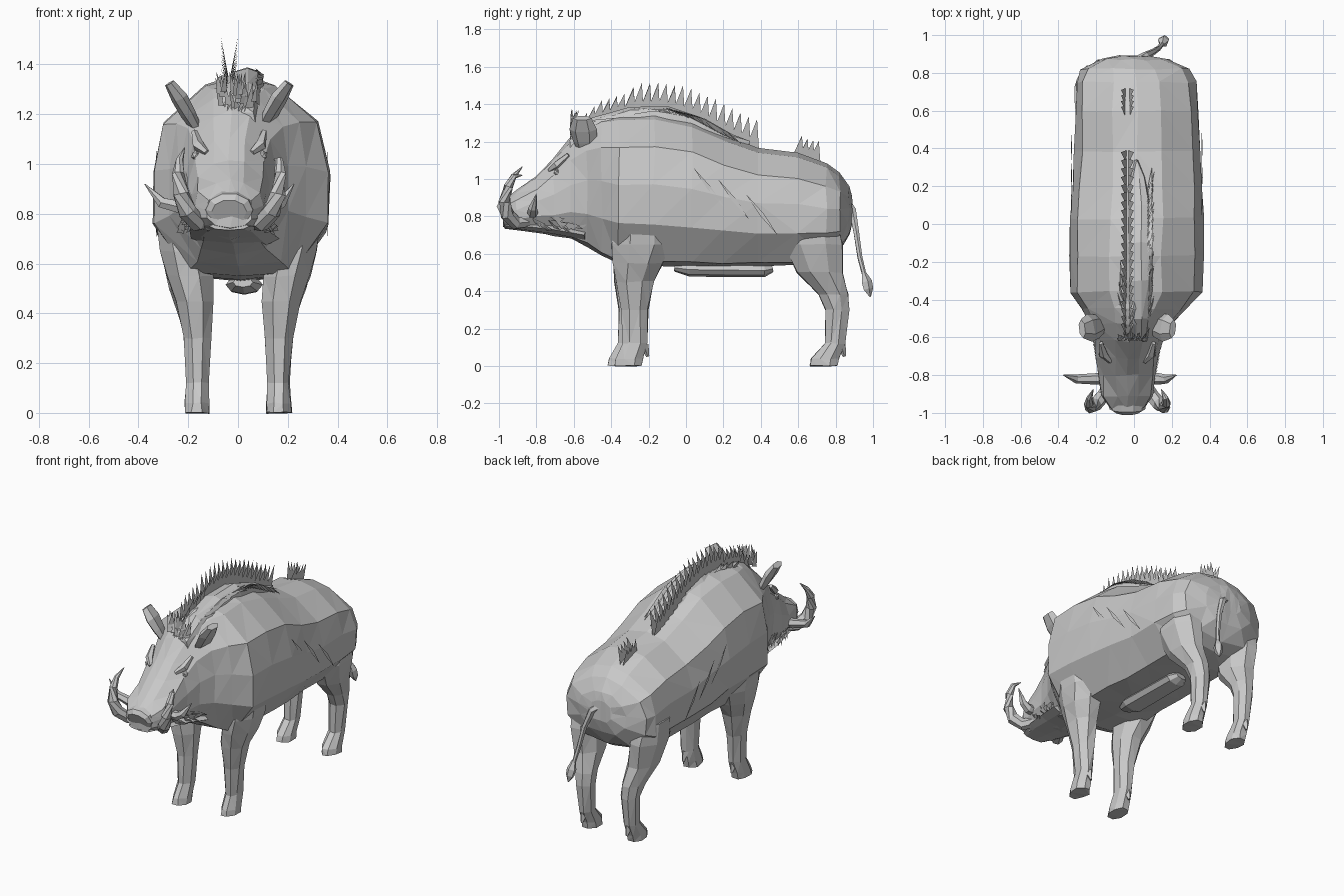
import bpy, bmesh, math, random
from mathutils import Vector as V

random.seed(4)
if "Cube" in bpy.data.objects:
    bpy.data.objects.remove(bpy.data.objects["Cube"])

GREY = (0.58, 0.58, 0.58, 1)
mat = bpy.data.materials.new("plain grey")
mat.use_nodes = True
mat.diffuse_color = GREY
mat.node_tree.nodes["Principled BSDF"].inputs["Base Color"].default_value = GREY

HEAD_X = -0.035


def finish(bm, name, solid=True):
    if solid:
        bmesh.ops.recalc_face_normals(bm, faces=bm.faces)
    mesh = bpy.data.meshes.new(name)
    bm.to_mesh(mesh)
    bm.free()
    mesh.materials.append(mat)
    ob = bpy.data.objects.new(name, mesh)
    bpy.context.collection.objects.link(ob)
    return ob


def loft(name, rings, jitter=0.0):
    """Skin a list of closed rings, cap both ends, facet into triangles."""
    bm = bmesh.new()
    rows = [[bm.verts.new(p) for p in ring] for ring in rings]
    n = len(rows[0])
    for a, b in zip(rows, rows[1:]):
        for i in range(n):
            j = (i + 1) % n
            bm.faces.new((a[i], a[j], b[j], b[i]))
    bm.faces.new(rows[0])
    bm.faces.new(rows[-1])
    for v in bm.verts:
        v.co += V([random.uniform(-jitter, jitter) for _ in range(3)])
    if jitter:
        bmesh.ops.triangulate(bm, faces=bm.faces)
    return finish(bm, name)


def tube(name, path, radii, sides=6, flat=1.0):
    path = [V(p) for p in path]
    rings = []
    for i, p in enumerate(path):
        t = path[min(i + 1, len(path) - 1)] - path[max(i - 1, 0)]
        q = t.to_track_quat('Z', 'Y')
        rings.append([p + q @ V((radii[i] * math.cos(a), radii[i] * flat * math.sin(a), 0))
                      for a in [math.tau * k / sides for k in range(sides)]])
    return loft(name, rings)


def cards(name, tris):
    bm = bmesh.new()
    for tri in tris:
        bm.faces.new([bm.verts.new(p) for p in tri])
    return finish(bm, name, solid=False)


def lerp_table(table, y):
    for (a, za), (b, zb) in zip(table, table[1:]):
        if y <= b:
            return za + (zb - za) * max(0, y - a) / (b - a)
    return table[-1][1]


# Torso, neck and head: y, bottom, top, half width, centre x
STATIONS = [
    (-.975, .745, .88, .095, HEAD_X), (-.91, .73, .935, .14, HEAD_X),
    (-.8, .72, 1.02, .152, HEAD_X), (-.71, .7, 1.11, .165, HEAD_X),
    (-.62, .68, 1.22, .18, -.025), (-.53, .64, 1.3, .22, -.015),
    (-.45, .59, 1.335, .28, 0), (-.36, .545, 1.35, .355, .01),
    (-.17, .53, 1.36, .358, .01), (.03, .53, 1.32, .355, .015),
    (.2, .53, 1.235, .345, .015), (.38, .53, 1.17, .335, .015),
    (.6, .54, 1.145, .33, .015), (.75, .57, 1.085, .32, .01),
    (.82, .61, 1.03, .29, .005), (.87, .7, .965, .17, 0), (.89, .78, .91, .08, 0)]
HALF = [(0, 1), (.38, .95), (.87, .77), (.99, .53), (.98, .27), (.6, .03), (0, 0)]
OUTLINE = HALF + [(-w, t) for w, t in HALF[-2:0:-1]]
loft("body", [[V((cx + w * u, y, lo + (hi - lo) * t)) for u, t in OUTLINE]
              for y, lo, hi, w, cx in STATIONS], jitter=.006)

# Legs: z, centre y, centre x, half depth, half width
FRONT = [(0, -.345, .165, .08, .054), (.04, -.335, .165, .08, .052), (.12, -.3, .163, .068, .046),
         (.3, -.29, .165, .076, .06), (.45, -.28, .173, .11, .082),
         (.55, -.255, .195, .145, .1), (.65, -.235, .22, .175, .1), (.78, -.23, .24, .16, .1)]
REAR = [(0, .735, .165, .08, .054), (.04, .745, .165, .08, .052), (.12, .795, .163, .058, .046),
        (.3, .81, .165, .066, .058), (.38, .79, .172, .085, .066),
        (.5, .715, .195, .13, .088), (.65, .68, .215, .17, .1), (.78, .67, .23, .15, .09)]
for side, s in (("left", 1), ("right", -1)):
    for label, table in (("front", FRONT), ("rear", REAR)):
        # the left front foot stands a little further back
        step = .035 if (label, s) == ("front", 1) else 0
        rings = [[V((s * (x + w * math.cos(a)),
                     y + d * math.sin(a) + step * max(0, 1 - z / .55), z))
                  for a in [math.tau * (k + .5) / 8 for k in range(8)]]
                 for z, y, x, d, w in table]
        loft(f"{side}_{label}_leg", rings, jitter=.004)
        # dew claw behind the ankle
        z, y, x, d, w = table[2]
        tube(f"{side}_{label}_dew_claw", [(s * x, y + step + d * .6, .11),
                                          (s * x, y + step + d * .9, .05)], [.025, .008], sides=4)

    # Lower tusk sweeping up, upper tusk sweeping out
    hx = lambda x: HEAD_X + s * x
    high = 1.065 if s < 0 else 1.02
    tube(f"{side}_lower_tusk", [(hx(.09), -.84, .77), (hx(.13), -.91, .765), (hx(.17), -.955, .81),
                                (hx(.195), -.97, .88), (hx(.205), -.95, .96),
                                (hx(.2), -.92, 1.015), (hx(.18), -.875, high)],
         [.032, .037, .038, .033, .025, .016, .002], sides=7)
    tip = .34 if s < 0 else .26
    tube(f"{side}_upper_tusk", [(hx(.1), -.82, .82), (hx(.17), -.82, .82),
                                (hx(tip * .8), -.82, .845), (hx(tip), -.8, .92)],
         [.03, .03, .024, .002])

    # Ear: cupped leaf
    tube(f"{side}_ear", [(hx(.13), -.53, 1.14), (hx(.165), -.54, 1.2),
                         (hx(.2), -.55, 1.265), (hx(.24), -.555, 1.325)],
         [.045, .065, .075, .05], sides=6, flat=.42)

    # Eye tucked under a heavy brow
    bm = bmesh.new()
    bmesh.ops.create_icosphere(bm, subdivisions=1, radius=.02)
    bmesh.ops.translate(bm, verts=bm.verts, vec=(hx(.135), -.69, 1.035))
    finish(bm, f"{side}_eye")
    tube(f"{side}_brow", [(hx(.09), -.73, 1.045), (hx(.125), -.69, 1.075), (hx(.14), -.63, 1.13)],
         [.012, .024, .012], sides=5)

    # Ragged cheek hair
    tufts = []
    for i in range(18):
        y = -.84 + i * .02
        x = .13 + .06 * i / 17
        z = .76 + random.uniform(-.02, .05)
        tufts.append([(hx(x), y, z + .025), (hx(x), y + .035, z - .02),
                      (hx(x + .03), y + .07, z + random.uniform(-.04, .02))])
    cards(f"{side}_cheek_hair", tufts)

    # Slanting scars lying on the flank
    scars = []
    for y0, z0 in ((.04, 1.06), (.17, 1.0), (.32, .92)):
        a, b = V((s * .343 + .015, y0, z0)), V((s * .343 + .015, y0 + .17, z0 - .22))
        off = V((0, .01, .005))
        mid = (a + b) / 2 + V((s * .006, 0, 0))
        scars.append([a, mid + off, b, mid - off])
    cards(f"{side}_scars", scars)

# Snout disc and lower jaw
tube("snout_disc", [(HEAD_X, -.95, .82), (HEAD_X, -.98, .815), (HEAD_X, -.99, .81)],
     [.1, .095, .07], sides=10, flat=.74)
tube("lower_jaw", [(HEAD_X, -.97, .75), (HEAD_X, -.85, .745), (HEAD_X, -.7, .73), (-.01, -.52, .7)],
     [.08, .13, .16, .18], sides=8, flat=.2)

# Belly sheath
tube("belly_sheath", [(.02, -.06, .525), (.025, .02, .515), (.025, .42, .51), (.02, .46, .52)],
     [.04, .075, .07, .04], sides=8, flat=.5)

# Tail with tuft
tube("tail", [(.02, .86, .86), (.06, .89, .83), (.1, .91, .72), (.13, .93, .58), (.15, .955, .48)],
     [.03, .022, .017, .014, .012])
tube("tail_tuft", [(.15, .95, .5), (.155, .965, .45), (.16, .975, .41), (.165, .985, .37)],
     [.012, .03, .027, .004], sides=5)

# Raised mane ridge along the spine, leaning to the left
CREST = [(-.62, 1.22), (-.5, 1.32), (-.3, 1.38), (-.12, 1.39), (.05, 1.345), (.2, 1.26),
         (.4, 1.17), (.75, 1.09)]
loft("mane_ridge", [[V((.015 + u * w, y, lerp_table(CREST, y) + h))
                     for u, h in ((-1, -.06), (-.5, -.015), (.3, .005), (.8, -.012), (1, -.07))]
                    for y, w in ((-.62, .06), (-.5, .08), (-.3, .085), (-.1, .085),
                                 (.1, .075), (.25, .045), (.34, .015))], jitter=.005)


# Upright bristles in two splayed rows
def bristles(start, end, count, length):
    out = []
    for i in range(count):
        y = start + (end - start) * i / (count - 1)
        z = lerp_table(CREST, y)
        for s in (-1, 1):
            x = HEAD_X + s * .006
            out.append([(x, y - .03, z - .025), (x, y + .04, z - .035),
                        (x + s * .028, y + .03, z + length * random.uniform(.9, 1.1))])
    return out


cards("mane_bristles", bristles(-.56, -.36, 6, .09) + bristles(-.31, .35, 16, .12))
cards("rump_bristles", bristles(.59, .68, 4, .1))

# Shaggy locks draped over the ridge, and the forelock
locks = []
for i in range(40):
    y = -.6 + .8 * i / 40
    z = lerp_table(CREST, y)
    s = -1 if y < -.25 and i % 3 == 0 else 1
    locks.append([(s * .06 + .01, y, z - .005), (s * .085 + .01, y + .05, z - .025),
                  (s * random.uniform(.08, .1) + .01, y + .12, lerp_table(CREST, y + .12) - .03)])
for i in range(30):
    x = random.uniform(-.075, .07)
    z = random.uniform(1.2, 1.29)
    locks.append([(x - .012, -.62, z), (x + .012, -.6, z),
                  (x + random.uniform(-.02, .02), -.57 - random.uniform(0, .05), z + .09)])
cards("mane_locks", locks)
